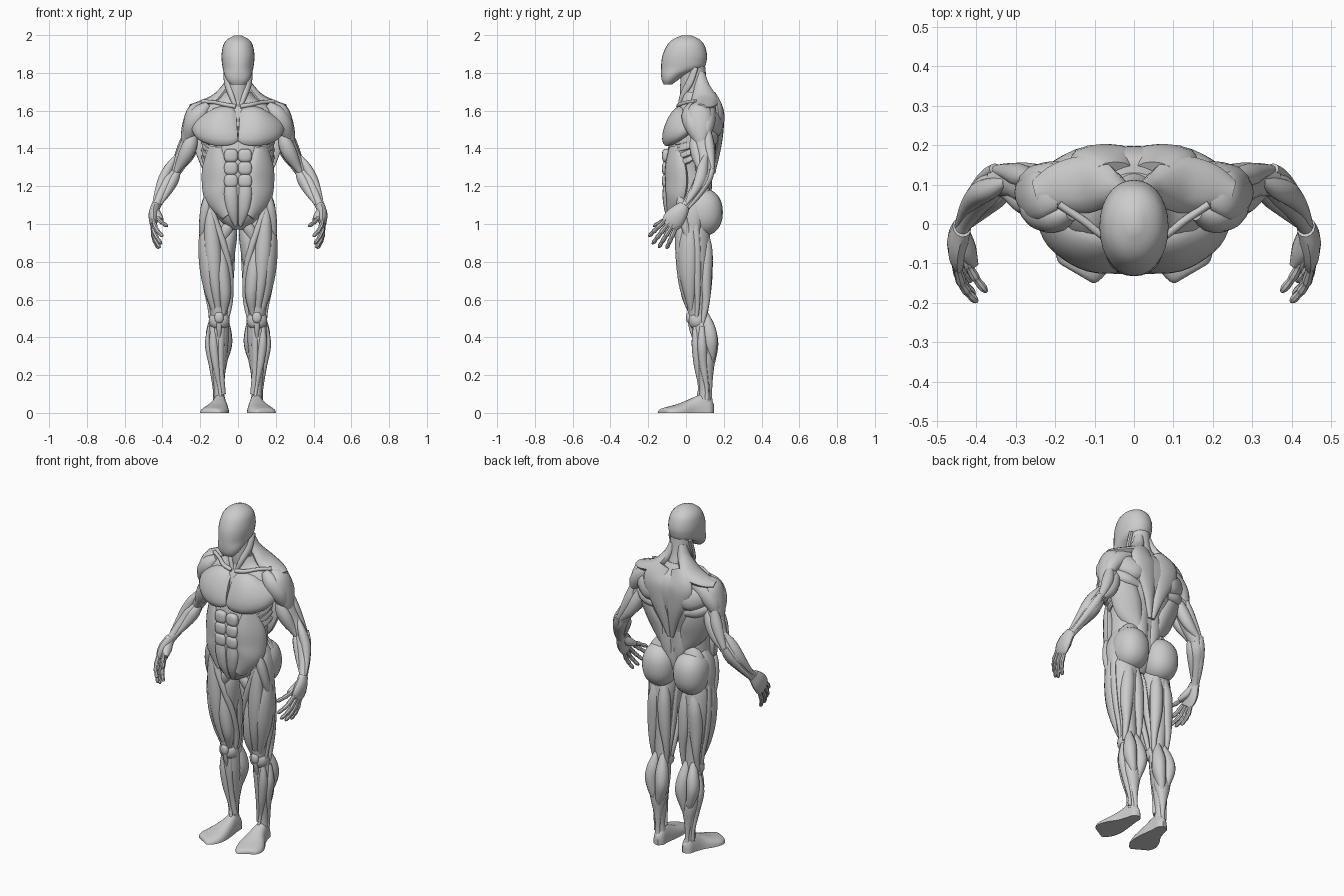
import bpy, bmesh, math
from mathutils import Vector


def spline(rows, sub):
    """Catmull-Rom resampling of rows of numbers."""
    rows = [Vector(r) for r in rows]
    out = []
    for i in range(len(rows) - 1):
        p0, p1 = rows[max(i - 1, 0)], rows[i]
        p2, p3 = rows[i + 1], rows[min(i + 2, len(rows) - 1)]
        for k in range(sub):
            t = k / sub
            out.append(0.5 * (2 * p1 + (p2 - p0) * t + (2 * p0 - 5 * p1 + 4 * p2 - p3) * t * t
                              + (3 * p1 - p0 - 3 * p2 + p3) * t ** 3))
    return out + [rows[-1]]


def loft(name, rings, mirror):
    bm = bmesh.new()
    vs = [[bm.verts.new(c) for c in r] for r in rings]
    n = len(vs[0])
    for a, b in zip(vs, vs[1:]):
        for i in range(n):
            bm.faces.new((a[i], a[(i + 1) % n], b[(i + 1) % n], b[i]))
    bm.faces.new(vs[0])
    bm.faces.new(vs[-1])
    bmesh.ops.recalc_face_normals(bm, faces=bm.faces)
    me = bpy.data.meshes.new(name)
    bm.to_mesh(me)
    bm.free()
    ob = bpy.data.objects.new(name, me)
    bpy.context.collection.objects.link(ob)
    bpy.ops.object.select_all(action='DESELECT')
    bpy.context.view_layer.objects.active = ob
    ob.select_set(True)
    bpy.ops.object.shade_smooth_by_angle(angle=math.radians(40))
    if mirror:
        m = ob.modifiers.new("Mirror", 'MIRROR')
        m.use_mirror_merge = False


def sgnpow(v, e):
    return math.copysign(abs(v) ** e, v)


def stack(name, rows, e=0.9, n=28):
    """Horizontal slices: z, half width, front y, back y."""
    rings = []
    for z, w, f, b in spline(rows, 3):
        ring = []
        for i in range(n):
            a = 2 * math.pi * i / n
            ring.append((w * sgnpow(math.cos(a), e),
                         (f + b) / 2 + (b - f) / 2 * sgnpow(math.sin(a), e), z))
        rings.append(ring)
    loft(name, rings, False)


def muscle(name, face, rows, n=12):
    """Tube along a path: x, y, z, half width, half depth (depth along face)."""
    pts = spline(rows, 4)
    c = [Vector(p[:3]) for p in pts]
    rings = []
    for i, p in enumerate(pts):
        t = (c[min(i + 1, len(c) - 1)] - c[max(i - 1, 0)]).normalized()
        u = t.cross(Vector(face)).normalized()
        v = u.cross(t)
        w, d = max(p[3], 0.003), max(p[4], 0.003)
        rings.append([c[i] + u * w * math.cos(2 * math.pi * k / n) + v * d * math.sin(2 * math.pi * k / n)
                      for k in range(n)])
    loft(name, rings, True)


def blob(name, loc, size, e=1.0, n=16):
    """Rounded ellipsoid, squarer when e is below 1."""
    rings = []
    for j in range(1, n):
        p = math.pi * (j / n - 0.5)
        r, h = sgnpow(math.cos(p), e), sgnpow(math.sin(p), e)
        rings.append([(loc[0] + size[0] * r * sgnpow(math.cos(2 * math.pi * k / n), e),
                       loc[1] + size[1] * r * sgnpow(math.sin(2 * math.pi * k / n), e),
                       loc[2] + size[2] * h) for k in range(n)])
    loft(name, rings, True)


F, B, S, I = (0, -1, 0), (0, 1, 0), (1, 0, 0), (-1, 0, 0)

# Head, neck and torso core
stack("head", [(1.738, .038, -.118, -.075), (1.76, .058, -.128, -.045), (1.79, .072, -.132, 0),
               (1.825, .081, -.132, .09), (1.86, .086, -.13, .108), (1.90, .087, -.122, .111),
               (1.95, .077, -.098, .096), (1.98, .053, -.066, .068), (1.999, .015, -.02, .025)], .95)
stack("torso", [(.97, .04, -.04, .06), (1.02, .10, -.085, .10), (1.10, .155, -.108, .125), (1.2, .163, -.113, .128),
                (1.3, .163, -.112, .14), (1.4, .185, -.095, .17), (1.5, .20, -.08, .193),
                (1.58, .20, -.062, .197), (1.63, .165, -.035, .18), (1.66, .105, -.025, .155), (1.70, .07, -.022, .13)], .85)
stack("neck", [(1.60, .075, -.02, .16), (1.68, .062, -.03, .135), (1.75, .06, -.03, .112), (1.85, .06, -.02, .10)], 1)
muscle("neck_strap", (1, -1, 0), [(.060, .05, 1.83, .018, .012), (.056, .02, 1.75, .022, .014),
                                  (.035, -.018, 1.68, .016, .014), (.012, -.034, 1.62, .01, .01)])
muscle("collarbone", F, [(.012, -.04, 1.622, .012, .012), (.07, -.032, 1.632, .011, .012),
                         (.13, .01, 1.645, .010, .010), (.19, .05, 1.648, .012, .010)])
muscle("upper_trapezius", (.3, 0, 1), [(.03, .075, 1.80, .026, .022), (.05, .085, 1.73, .042, .03),
                                       (.11, .10, 1.658, .072, .035), (.19, .095, 1.63, .06, .026), (.25, .08, 1.62, .03, .015)])
muscle("lower_trapezius", B, [(.05, .135, 1.68, .05, .025), (.075, .17, 1.60, .085, .03), (.06, .175, 1.51, .066, .025),
                              (.035, .165, 1.40, .036, .02), (.01, .145, 1.27, .01, .01)])

# Chest, flanks and abdomen
muscle("chest", (.15, -1, .42), [(.004, -.075, 1.52, .085, .02), (.035, -.072, 1.518, .107, .036),
                                 (.10, -.06, 1.518, .112, .050), (.16, -.028, 1.52, .095, .048),
                                 (.205, .02, 1.53, .06, .036), (.235, .06, 1.54, .02, .02)], 18)
for i, z in enumerate((1.362, 1.295, 1.228)):
    blob("abdominal_%d" % (i + 1), (.037, -.106, z), (.037, .021, .036), .72)
muscle("lower_abdominal", F, [(.037, -.106, 1.198, .034, .016), (.036, -.104, 1.14, .036, .02),
                              (.027, -.092, 1.06, .028, .018), (.012, -.07, .99, .008, .008)])
muscle("oblique", (.8, -1, 0), [(.12, -.06, 1.41, .04, .02), (.122, -.055, 1.31, .078, .034), (.122, -.05, 1.22, .084, .038),
                                (.115, -.058, 1.14, .07, .034), (.06, -.078, 1.04, .03, .018)], 16)
for i in range(4):
    z = 1.445 - i * .037
    muscle("rib_muscle_%d" % (i + 1), (1, -.5, 0), [(.183, .05, z + .025, .014, .010), (.175, 0, z, .019, .012),
                                                    (.150 - i * .004, -.055, z - .02, .008, .008)], 8)

# Back
muscle("latissimus", (.7, 1, 0), [(.22, .09, 1.52, .03, .025), (.184, .105, 1.46, .07, .037), (.152, .105, 1.38, .08, .038),
                                  (.115, .10, 1.29, .072, .032), (.06, .115, 1.19, .02, .012)])
muscle("shoulder_blade", (.3, 1, .1), [(.07, .165, 1.49, .03, .015), (.12, .162, 1.52, .062, .034),
                                       (.19, .13, 1.55, .06, .032), (.25, .09, 1.56, .03, .02)])
muscle("teres", (.5, 1, 0), [(.10, .155, 1.44, .02, .015), (.17, .14, 1.46, .036, .027), (.235, .10, 1.49, .025, .02)])
muscle("spinal_erector", B, [(.035, .12, 1.38, .02, .02), (.042, .115, 1.27, .042, .024), (.038, .112, 1.18, .038, .024),
                             (.015, .11, 1.09, .01, .012)])

# Arms
muscle("front_deltoid", (.5, -1, .3), [(.16, .025, 1.632, .02, .015), (.205, .018, 1.585, .046, .04), (.245, .04, 1.515, .048, .046),
                                       (.275, .075, 1.42, .016, .016)])
muscle("side_deltoid", S, [(.19, .07, 1.638, .03, .012), (.23, .07, 1.605, .06, .034), (.248, .073, 1.54, .07, .043),
                           (.268, .08, 1.46, .048, .036), (.285, .085, 1.39, .014, .014)], 16)
muscle("rear_deltoid", (.5, 1, .2), [(.14, .145, 1.622, .02, .012), (.20, .122, 1.585, .045, .036), (.25, .11, 1.52, .042, .038),
                                     (.28, .095, 1.43, .016, .016)])
muscle("upper_arm", S, [(.235, .08, 1.52, .05, .04), (.265, .09, 1.42, .048, .043), (.30, .105, 1.34, .042, .04),
                        (.345, .108, 1.27, .038, .036)])
muscle("biceps", (-.2, -1, 0), [(.235, .05, 1.50, .016, .016), (.25, .052, 1.43, .038, .034), (.275, .06, 1.37, .04, .035),
                                (.315, .078, 1.30, .022, .022), (.345, .085, 1.25, .01, .01)])
muscle("outer_triceps", (.5, 1, 0), [(.265, .115, 1.50, .018, .016), (.285, .122, 1.42, .032, .028),
                                     (.315, .132, 1.35, .026, .022), (.35, .138, 1.28, .014, .012)])
muscle("inner_triceps", (-.4, 1, 0), [(.22, .11, 1.48, .02, .02), (.243, .118, 1.41, .036, .032), (.28, .13, 1.34, .032, .026),
                                      (.335, .138, 1.28, .014, .012)])
muscle("brachialis", S, [(.28, .085, 1.42, .012, .01), (.305, .09, 1.365, .022, .018), (.34, .09, 1.29, .014, .012)])
muscle("forearm", (1, .4, 0), [(.335, .112, 1.29, .032, .03), (.365, .09, 1.235, .046, .042), (.395, .055, 1.175, .038, .034),
                               (.425, .01, 1.11, .028, .022), (.44, -.02, 1.075, .028, .02)])
muscle("forearm_extensor", (1, .5, .3), [(.325, .105, 1.36, .012, .01), (.362, .09, 1.30, .03, .024), (.395, .075, 1.235, .032, .028),
                                         (.425, .04, 1.165, .02, .018), (.447, -.005, 1.10, .008, .008)])
muscle("forearm_flexor", (-1, -.5, 0), [(.315, .095, 1.29, .014, .014), (.34, .075, 1.235, .032, .026), (.372, .045, 1.175, .026, .022),
                                        (.415, 0, 1.105, .01, .01)])
muscle("forearm_ulna", (.3, 1, -.4), [(.352, .14, 1.29, .016, .014), (.375, .118, 1.23, .024, .018), (.41, .07, 1.155, .018, .014),
                                      (.44, .01, 1.085, .01, .01)])

# Hands
muscle("palm", S, [(.436, -.008, 1.095, .032, .024), (.446, -.04, 1.055, .05, .027), (.448, -.068, 1.02, .056, .023),
                   (.445, -.09, .99, .046, .015)])
fingers = {"index": ((.445, -.115, 1.015), (.398, -.197, .935)), "middle": ((.45, -.098, .998), (.405, -.178, .895)),
           "ring": ((.45, -.078, .985), (.413, -.145, .875)), "little": ((.445, -.055, .978), (.42, -.103, .87)),
           "thumb": ((.43, -.06, 1.05), (.374, -.172, .988))}
for nm, (a, b) in fingers.items():
    a, b = Vector(a), Vector(b)
    rows = []
    for t, r in [(-.12, .011), (.15, .012), (.38, .0135), (.46, .011), (.65, .0125), (.73, .01), (.9, .011), (1, .005)]:
        p = a.lerp(b, t) + Vector((.012 * math.sin(math.pi * max(t, 0)), 0, 0))
        rows.append((*p, r, r))
    muscle(nm + "_finger", S, rows, 8)
muscle("thumb_base", (-1, -1, 0), [(.432, -.025, 1.075, .02, .016), (.424, -.065, 1.045, .028, .022), (.405, -.105, 1.022, .012, .012)])

# Hips
blob("gluteus", (.102, .088, 1.062), (.097, .107, .125), .9, 20)
muscle("upper_gluteus", (.5, 1, 0), [(.09, .10, 1.215, .03, .012), (.115, .095, 1.15, .058, .042), (.135, .085, 1.06, .06, .06),
                                     (.15, .075, .97, .03, .03)])
muscle("hip_side", (1, .1, 0), [(.14, .03, 1.19, .03, .015), (.158, .04, 1.12, .065, .03), (.172, .04, 1.03, .055, .032),
                                (.18, .04, .93, .02, .015)])
muscle("hip_front", (.6, -1, 0), [(.160, -.035, 1.165, .01, .01), (.168, -.022, 1.09, .028, .028), (.182, -.005, 1.0, .024, .026),
                                  (.192, .02, .90, .01, .01)])

# Thighs
muscle("thigh", F, [(.10, .04, 1.06, .07, .06), (.108, .048, .95, .083, .078), (.112, .052, .80, .077, .077),
                    (.108, .056, .65, .06, .064), (.10, .065, .52, .047, .053), (.10, .075, .45, .045, .045)], 18)
muscle("rectus_femoris", F, [(.15, -.03, 1.13, .012, .012), (.142, -.022, 1.0, .036, .034), (.132, -.022, .84, .043, .034),
                             (.12, -.008, .68, .03, .03), (.106, .012, .56, .016, .014)])
muscle("outer_vastus", (1, -.5, 0), [(.175, .02, 1.04, .02, .016), (.17, .01, .90, .052, .036), (.163, .01, .76, .052, .036),
                                     (.145, .02, .64, .034, .03), (.125, .03, .54, .014, .014)])
muscle("inner_vastus", (-.6, -1, 0), [(.09, -.01, .88, .02, .02), (.082, -.005, .75, .038, .034), (.072, .008, .63, .034, .034),
                                      (.075, .025, .55, .02, .02), (.085, .03, .51, .01, .01)])
muscle("sartorius", (-.5, -1, 0), [(.162, -.04, 1.16, .01, .01), (.125, -.035, 1.03, .017, .016), (.075, -.028, .89, .018, .016),
                                   (.042, .01, .74, .017, .016), (.043, .05, .58, .015, .014), (.07, .055, .46, .008, .008)])
muscle("pectineus", (-.2, -1, 0), [(.02, -.03, 1.02, .015, .012), (.06, -.02, .97, .032, .026), (.10, -.005, .88, .018, .015)])
muscle("adductor", (-1, -.4, 0), [(.02, .0, 1.01, .02, .016), (.043, .015, .93, .05, .036), (.058, .025, .82, .05, .034),
                                  (.07, .03, .70, .02, .02)])
muscle("gracilis", I, [(.015, .03, 1.0, .016, .01), (.028, .05, .87, .022, .014), (.035, .065, .72, .02, .013),
                       (.05, .085, .55, .012, .01), (.065, .065, .46, .006, .006)])
muscle("inner_hamstring", (-.3, 1, 0), [(.08, .09, .99, .02, .02), (.07, .105, .86, .036, .034), (.063, .11, .72, .035, .03),
                                        (.055, .105, .58, .018, .02), (.06, .095, .47, .01, .01)])
muscle("outer_hamstring", (.3, 1, 0), [(.11, .09, .99, .02, .02), (.132, .105, .86, .038, .036), (.14, .105, .72, .036, .032),
                                       (.143, .105, .59, .02, .022), (.143, .09, .48, .01, .01)])
muscle("side_band", S, [(.19, .05, 1.0, .018, .01), (.192, .055, .85, .022, .012), (.178, .06, .70, .018, .012),
                        (.152, .06, .56, .012, .01), (.14, .05, .47, .008, .008)])

# Knees and lower legs
blob("kneecap", (.10, .018, .505), (.024, .018, .03), .85)
muscle("knee_tendon", F, [(.10, .018, .49, .016, .01), (.10, .028, .44, .013, .01), (.10, .04, .40, .008, .008)])
blob("knee_joint", (.10, .06, .49), (.055, .047, .05), .9)
muscle("lower_leg", F, [(.10, .075, .48, .048, .045), (.105, .088, .38, .054, .052), (.104, .097, .25, .04, .042),
                        (.10, .10, .13, .027, .03), (.097, .10, .06, .03, .032)], 16)
muscle("inner_calf", (-.4, 1, 0), [(.08, .10, .53, .016, .016), (.073, .12, .44, .036, .038), (.07, .128, .36, .038, .045),
                                   (.08, .133, .28, .024, .025), (.09, .13, .22, .01, .008)])
muscle("outer_calf", (.4, 1, 0), [(.12, .10, .53, .016, .016), (.13, .12, .45, .034, .036), (.133, .126, .38, .036, .043),
                                  (.122, .133, .30, .023, .025), (.11, .13, .25, .01, .008)])
muscle("soleus", B, [(.105, .11, .36, .055, .03), (.103, .115, .27, .047, .036), (.10, .122, .18, .024, .02),
                     (.097, .125, .10, .013, .013), (.095, .13, .04, .016, .012)])
muscle("shin_muscle", (.4, -1, 0), [(.13, .05, .46, .012, .012), (.13, .052, .37, .024, .022), (.118, .06, .26, .02, .02),
                                    (.098, .073, .14, .01, .01), (.09, .06, .07, .008, .008)])
muscle("shin_bone", (-.5, -1, 0), [(.085, .045, .46, .02, .014), (.09, .05, .35, .018, .014), (.088, .066, .22, .015, .012),
                                   (.08, .085, .10, .016, .014)])
muscle("side_calf", S, [(.15, .085, .46, .012, .01), (.155, .085, .36, .024, .02), (.138, .092, .25, .02, .016),
                        (.125, .11, .13, .01, .009), (.122, .11, .07, .012, .01)])

# Feet: inner x, inner y, outer x, outer y, height
rings = []
for ax, ay, bx, by, h in spline([(.08, .148, .10, .148, .045), (.062, .125, .122, .132, .075), (.06, .08, .132, .095, .10),
                                 (.052, .02, .15, .045, .078), (.048, -.06, .182, -.005, .05),
                                 (.064, -.115, .20, -.055, .034), (.09, -.145, .194, -.092, .024),
                                 (.105, -.15, .182, -.105, .012)], 3):
    ring = []
    for k in range(14):
        a = math.pi * k / 13
        t = .5 - .5 * sgnpow(math.cos(a), .8)
        ring.append((ax + (bx - ax) * t, ay + (by - ay) * t, max(h, .004) * math.sin(a) ** .8 if 0 < k < 13 else 0))
    rings.append(ring)
loft("foot", rings, True)
